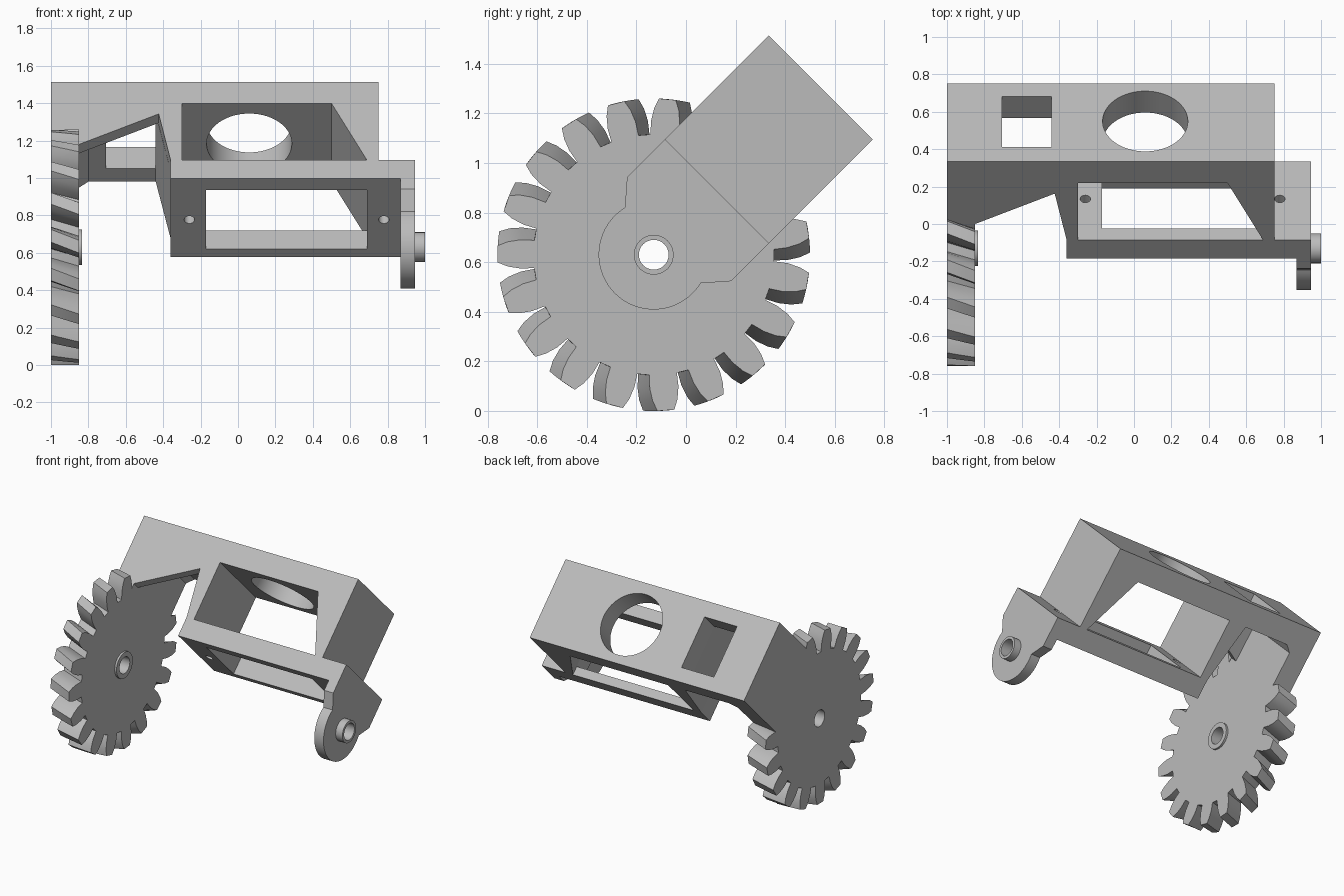
import bpy, bmesh
from math import sin, cos, pi, radians
from mathutils import Matrix, Vector

if "Cube" in bpy.data.objects:
    bpy.data.objects.remove(bpy.data.objects["Cube"])

grey = bpy.data.materials.new("plain_grey")
grey.use_nodes = True
COLOUR = (0.5, 0.5, 0.5, 1)
grey.diffuse_color = COLOUR
grey.node_tree.nodes["Principled BSDF"].inputs["Base Color"].default_value = COLOUR

# The bracket is tilted 45 degrees: local y runs down and back, local z up and back
TILT = Matrix.Translation((0, -0.085, 1.095)) @ Matrix.Rotation(radians(-45), 4, 'X')
AXLE = Matrix.Translation((0, -0.13, 0.63))
S = 0.592          # side of the square housing
MID = 0.305        # middle of the housing depth


def prism(name, pts, axis, lo, hi, frame, twist=0, layers=1):
    """Extrude a 2D outline along an axis, optionally twisting it."""
    bm = bmesh.new()
    rings = []
    for i in range(layers + 1):
        t = i / layers
        h, c, s = lo + (hi - lo) * t, cos(twist * (1 - t)), sin(twist * (1 - t))
        ring = []
        for u, v in pts:
            u, v = u * c - v * s, u * s + v * c
            co = {'x': (h, u, v), 'y': (u, h, v), 'z': (u, v, h)}[axis]
            ring.append(bm.verts.new(co))
        rings.append(ring)
    n = len(pts)
    bm.faces.new(rings[0])
    bm.faces.new(rings[-1])
    for a, b in zip(rings, rings[1:]):
        for i in range(n):
            j = (i + 1) % n
            bm.faces.new((a[i], a[j], b[j], b[i]))
    bmesh.ops.recalc_face_normals(bm, faces=bm.faces)
    mesh = bpy.data.meshes.new(name)
    bm.to_mesh(mesh)
    bm.free()
    mesh.materials.append(grey)
    ob = bpy.data.objects.new(name, mesh)
    ob.matrix_world = frame
    bpy.context.collection.objects.link(ob)
    return ob


def rect(u0, u1, v0, v1):
    return [(u0, v0), (u1, v0), (u1, v1), (u0, v1)]


def circle(u, v, r, n=48):
    return [(u + r * cos(2 * pi * i / n), v + r * sin(2 * pi * i / n)) for i in range(n)]


def cut(ob, cutters):
    """Subtract the cutters, bake the result and remove them."""
    for c in cutters:
        c.hide_render = True
        m = ob.modifiers.new("cut", 'BOOLEAN')
        m.operation, m.solver, m.object = 'DIFFERENCE', 'EXACT', c
    bpy.context.view_layer.update()
    dg = bpy.context.evaluated_depsgraph_get()
    mesh = bpy.data.meshes.new_from_object(ob.evaluated_get(dg))
    ob.modifiers.clear()
    ob.data = mesh
    for c in cutters:
        bpy.data.objects.remove(c)


# Housing with a tapered bay, a hollow left end, a round and a square window
housing = prism("housing", rect(0, S, 0, S), 'x', -1, 0.75, TILT)
bay = [(-0.3, -0.05), (0.712, -0.05), (0.5, 0.43), (-0.3, 0.43)]
front_notch = [(-0.85, -0.05), (-0.85, 0.12), (-0.424, 0.35), (-0.351, -0.05)]
hollow = [(-0.85, -0.05), (-0.85, 0.385), (-0.8, 0.43), (-0.44, 0.43), (-0.351, -0.05)]
cut(housing, [
    prism("bay_cutter", bay, 'y', -0.1, 0.7, TILT),
    prism("notch_cutter", front_notch, 'y', -0.1, 0.08, TILT),
    prism("hollow_cutter", hollow, 'y', 0.068, 0.7, TILT),
    prism("round_window_cutter", circle(0.06, MID, 0.228, 64), 'z', 0.3, 0.7, TILT),
    prism("square_window_cutter", rect(-0.705, -0.44, 0.11, 0.492), 'z', 0.3, 0.7, TILT),
])

# Mounting flange with a slot and two screw holes
flange = prism("mounting_flange", rect(-0.36, 0.87, 0, S), 'z', -0.14, 0, TILT)
cut(flange, [prism("slot_cutter", rect(-0.17, 0.69, 0.086, 0.53), 'z', -0.3, 0.1, TILT)] + [
    prism("screw_cutter", circle(x, MID + 0.005, 0.028, 24), 'z', -0.3, 0.1, TILT)
    for x in (-0.26, 0.78)])

# Pivot arm with a rounded end
arc = [radians(166.5 + 207 * i / 40) for i in range(41)]
outline = [(0, 0), (0, -0.216)]
outline += [(S / 2 + 0.222 * cos(t), -0.36 + 0.222 * sin(t)) for t in arc]
outline += [(S, -0.216), (S, 0)]
arm = prism("pivot_arm", outline, 'x', 0.87, 0.945, TILT)
arm_boss = prism("arm_boss", circle(0, 0, 0.08), 'x', 0.945, 1, AXLE)

# Helical gear
TEETH = 19
flank = [(0.485, -0.056), (0.54, -0.058), (0.59, -0.05), (0.63, -0.034)]
flank += [(r, -w) for r, w in reversed(flank)]
teeth = []
for k in range(TEETH):
    mid = radians(85) + 2 * pi * k / TEETH
    for r, w in flank:
        teeth.append((r * cos(mid + w / r), r * sin(mid + w / r)))
gear = prism("helical_gear", teeth, 'x', -1, -0.85, AXLE, twist=radians(-5.3), layers=4)
gear_boss = prism("gear_boss", circle(0, 0, 0.095), 'x', -0.85, -0.835, AXLE)

# Axle bore through gear, arm and bosses
for part in (arm, arm_boss, gear, gear_boss):
    cut(part, [prism("bore_cutter", circle(0, 0, 0.06), 'x', -1.2, 1.2, AXLE)])

# Smooth round walls, keep edges sharp
bpy.ops.object.select_all(action='DESELECT')
for ob in (housing, flange, arm, arm_boss, gear, gear_boss):
    ob.select_set(True)
bpy.context.view_layer.objects.active = housing
bpy.ops.object.shade_smooth_by_angle(angle=radians(25))
